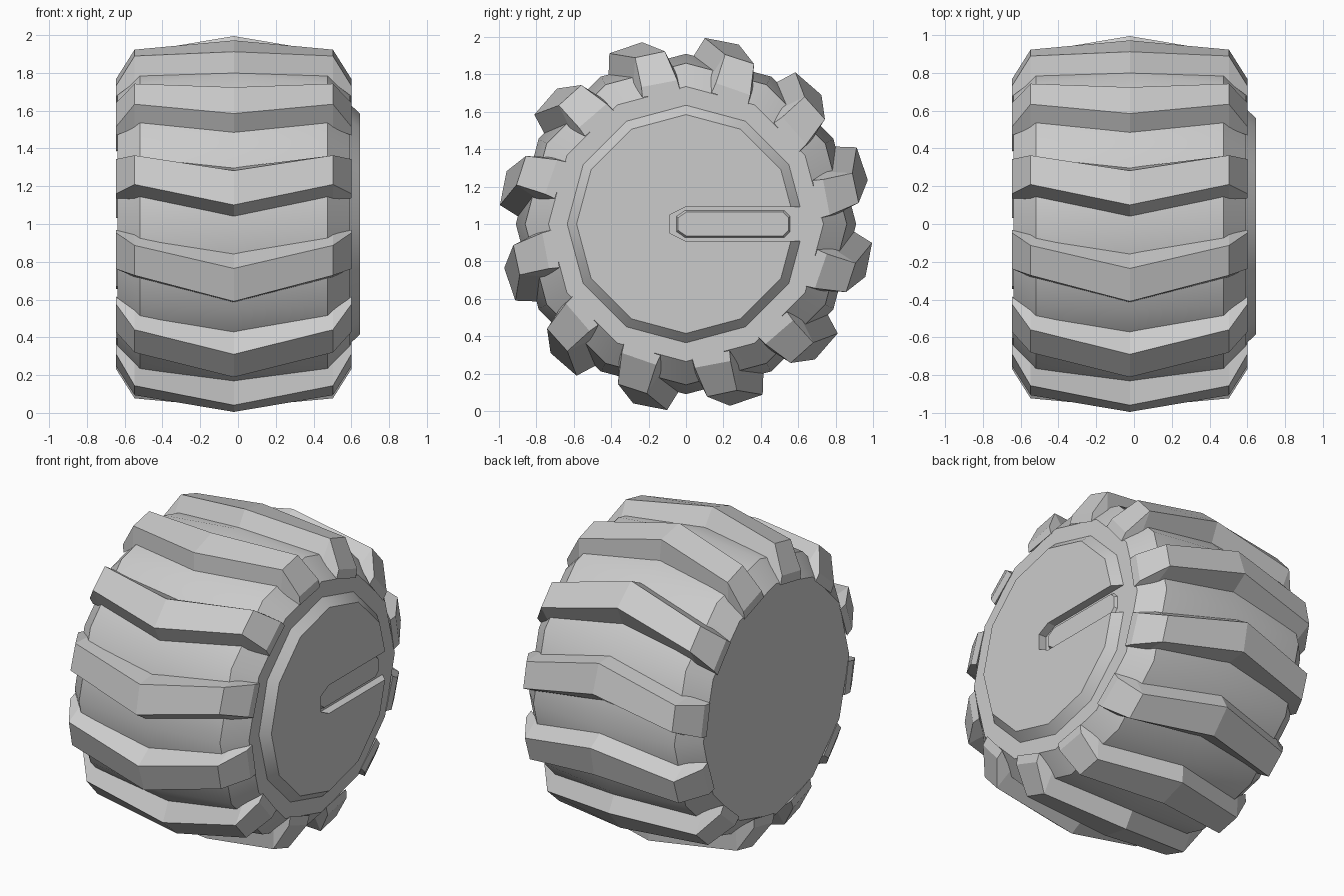
import bpy, bmesh
from math import cos, sin, radians

if "Cube" in bpy.data.objects:
    bpy.data.objects.remove(bpy.data.objects["Cube"])

CX = -0.0225      # middle plane of the tyre
SIDES = 12
FACE_X = 0.592    # outer side wall of the tyre

grey = bpy.data.materials.new("light_grey")
grey.use_nodes = True
grey.diffuse_color = (0.6, 0.6, 0.6, 1)
grey.node_tree.nodes["Principled BSDF"].inputs["Base Color"].default_value = (0.6, 0.6, 0.6, 1)


def polar(x, r, deg):
    return (x, r * cos(radians(deg)), 1 + r * sin(radians(deg)))


def skin(name, rings, smooth=False):
    """Closed solid made by joining equal rings of points, capped at both ends."""
    bm = bmesh.new()
    loops = [[bm.verts.new(p) for p in ring] for ring in rings]
    n = len(loops[0])
    for a, b in zip(loops, loops[1:]):
        for i in range(n):
            j = (i + 1) % n
            bm.faces.new((a[i], a[j], b[j], b[i]))
    bm.faces.new(loops[0])
    bm.faces.new(loops[-1])
    bmesh.ops.recalc_face_normals(bm, faces=bm.faces[:])
    mesh = bpy.data.meshes.new(name)
    bm.to_mesh(mesh)
    bm.free()
    mesh.materials.append(grey)
    obj = bpy.data.objects.new(name, mesh)
    bpy.context.collection.objects.link(obj)
    bpy.ops.object.select_all(action="DESELECT")
    obj.select_set(True)
    bpy.context.view_layer.objects.active = obj
    if smooth:
        bpy.ops.object.shade_smooth_by_angle(angle=radians(35))
    return obj


def lathe(name, profile):
    step = 360 / SIDES
    return skin(name, [[polar(x, r, i * step) for i in range(SIDES)]
                       for x, r in profile], smooth=True)


def prism(name, half, x0, x1, inset=0.0):
    """Plate from the upper half of an outline in y and z, tapered by inset."""
    outline = half + [(y, -z) for y, z in reversed(half)]
    mid = (half[0][0] + half[-1][0]) / 2

    def ring(x, d):
        return [(x, y - d * (1 if y > mid else -1), 1 + z - d * (1 if z > 0 else -1))
                for y, z in outline]
    return skin(name, [ring(x0, 0), ring(x1, inset)])


# Tyre body: crowned tread band with sloped shoulders
half_w = FACE_X - CX
lathe("tyre_body", [(CX - half_w, 0.72), (CX - half_w, 0.735), (CX - 0.497, 0.86), (CX, 0.91),
                    (CX + 0.497, 0.86), (CX + half_w, 0.735), (CX + half_w, 0.72)])

# Chevron lugs: offset from middle, base radius, top radius, base and top angles
STATIONS = [
    (0.0, 0.87, 1.0, (10, 28.5), (13.6, 24.2)),
    (0.525, 0.80, 0.93, (3.5, 20.5), (7, 17)),
    (0.6225, 0.715, 0.77, (2.5, 19), (3.5, 18)),
]
stations = [(-s[0],) + s[1:] for s in reversed(STATIONS[1:])] + STATIONS
for k in range(12):
    turn = k * 30
    rings = []
    for dx, r_base, r_top, base, top in stations:
        x = CX + dx
        rings.append([polar(x, r_base, base[0] + turn), polar(x, r_top, top[0] + turn),
                      polar(x, r_top, top[1] + turn), polar(x, r_base, base[1] + turn)])
    skin(f"tread_lug_{k + 1}", rings)

# Raised hub cap with a slot running out through its rim
hub = lathe("hub_cap", [(FACE_X, 0.635), (0.645, 0.585)])
cutter = prism("slot_cutter", [(-0.085, 0.05), (-0.005, 0.09), (0.9, 0.09)], 0.55, 0.7)
cutter.hide_render = True
cut = hub.modifiers.new("slot", "BOOLEAN")
cut.operation = "DIFFERENCE"
cut.solver = "EXACT"
cut.object = cutter
bpy.context.view_layer.objects.active = hub
bpy.ops.object.modifier_apply(modifier="slot")
bpy.data.objects.remove(cutter)

# Low bar lying in the slot
prism("slot_bar", [(-0.055, 0.045), (-0.01, 0.076), (0.53, 0.076), (0.56, 0.045)],
      FACE_X - 0.01, FACE_X + 0.018, inset=0.012)
